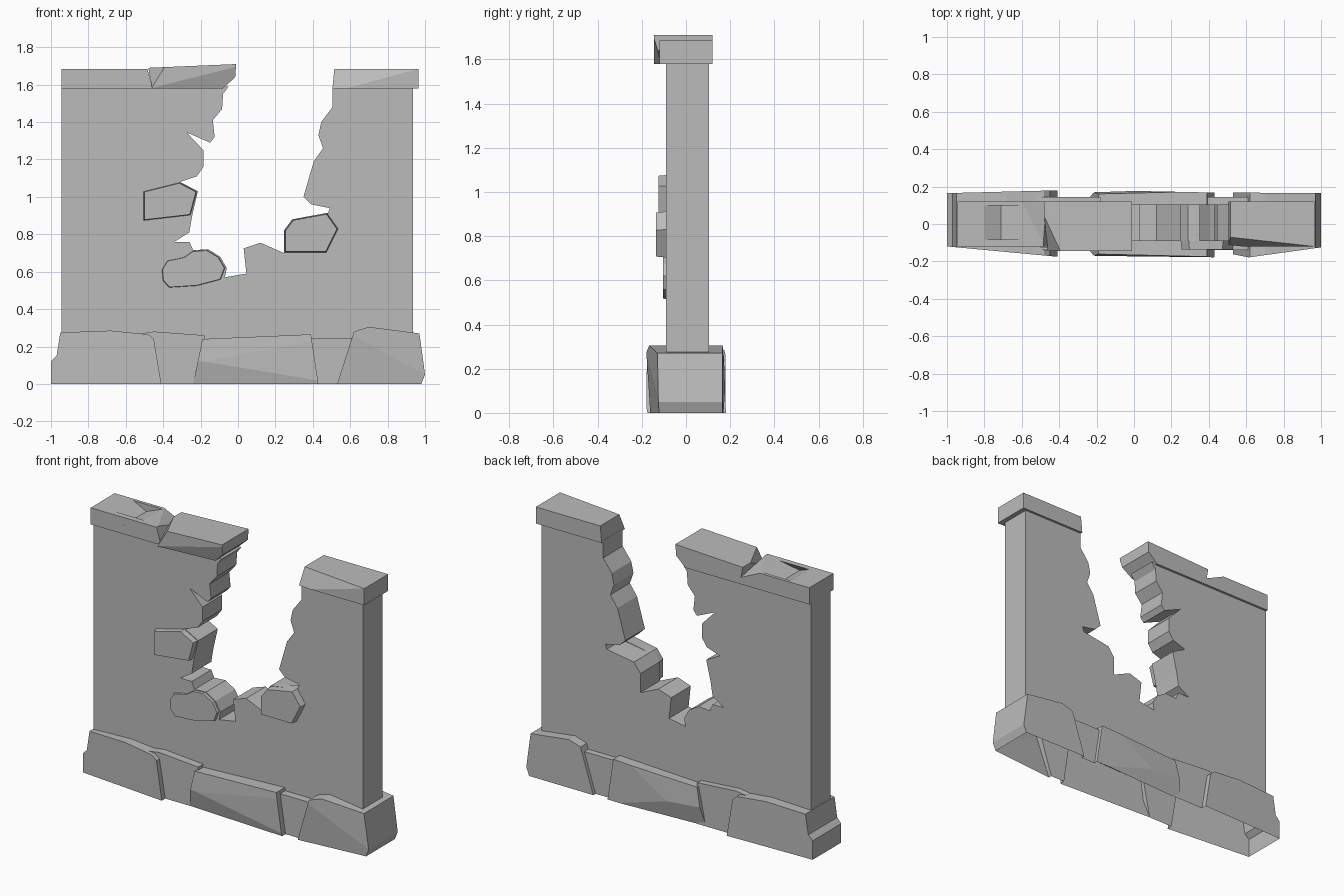
import bpy, bmesh
from mathutils import Vector

if "Cube" in bpy.data.objects:
    bpy.data.objects.remove(bpy.data.objects["Cube"], do_unlink=True)

stone = bpy.data.materials.new("grey stone")
stone.use_nodes = True
GREY = (.5, .5, .5, 1)
stone.diffuse_color = GREY
stone.node_tree.nodes["Principled BSDF"].inputs["Base Color"].default_value = GREY


def finish(name, bm):
    bmesh.ops.recalc_face_normals(bm, faces=bm.faces[:])
    mesh = bpy.data.meshes.new(name)
    bm.to_mesh(mesh)
    bm.free()
    mesh.materials.append(stone)
    obj = bpy.data.objects.new(name, mesh)
    bpy.context.collection.objects.link(obj)
    return obj


def slab(name, outline, front, back, cuts=(), inset=0):
    """Prism from an x-z outline; front and back y run linearly along x.
    Each cut is three points of a plane that slices off a corner."""
    bm = bmesh.new()
    xs = [p[0] for p in outline]
    lo, hi = min(xs), max(xs)
    cx, cz = sum(xs) / len(xs), sum(p[1] for p in outline) / len(xs)
    rings = []
    for ends, shrink in ((front, 1 - inset), (back, 1)):
        ring = []
        for x, z in outline:
            y = ends[0] + (ends[1] - ends[0]) * (x - lo) / (hi - lo)
            ring.append(bm.verts.new((cx + (x - cx) * shrink, y, cz + (z - cz) * shrink)))
        rings.append(ring)
    f, b = rings
    bm.faces.new(f)
    bm.faces.new(b[::-1])
    for i in range(len(f)):
        j = (i + 1) % len(f)
        bm.faces.new((f[j], f[i], b[i], b[j]))
    centre = Vector((cx, (front[0] + back[0]) / 2, cz))
    for cut in cuts:
        p, q, r = map(Vector, cut)
        normal = (q - p).cross(r - p).normalized()
        if normal.dot(centre - p) > 0:
            normal.negate()
        res = bmesh.ops.bisect_plane(bm, geom=bm.verts[:] + bm.edges[:] + bm.faces[:],
                                     plane_co=p, plane_no=normal, clear_outer=True)
        rim = [e for e in res["geom_cut"] if isinstance(e, bmesh.types.BMEdge) and e.is_boundary]
        if rim:
            bmesh.ops.holes_fill(bm, edges=rim, sides=0)
    return finish(name, bm)


def combine(target, others, operation):
    """Boolean the other pieces into the target and drop them."""
    bpy.context.view_layer.objects.active = target
    for other in others:
        mod = target.modifiers.new("join", "BOOLEAN")
        mod.operation, mod.object, mod.solver = operation, other, "EXACT"
        bpy.ops.object.modifier_apply(modifier=mod.name)
        bpy.data.objects.remove(other, do_unlink=True)


# Broken wall panel with a jagged gap
slab("broken_wall", [
    (-.945, .22), (.935, .22), (.935, 1.59), (.505, 1.59), (.505, 1.48), (.445, 1.4),
    (.43, 1.33), (.455, 1.26), (.405, 1.19), (.35, 1), (.39, .96), (.49, .94),
    (.48, .91), (.29, .88), (.245, .82), (.245, .7), (.12, .755), (.03, .725),
    (.045, .59), (-.07, .57), (-.06, .62), (-.095, .68), (-.16, .72), (-.24, .715),
    (-.26, .76), (-.34, .76), (-.26, .81), (-.245, .9), (-.215, 1.03), (-.31, 1.08),
    (-.22, 1.11), (-.185, 1.16), (-.185, 1.25), (-.275, 1.345), (-.15, 1.29),
    (-.125, 1.32), (-.135, 1.41), (-.085, 1.47), (-.08, 1.55), (-.05, 1.59),
    (-.945, 1.59)], (-.09, -.09), (.105, .105))

# Stones standing proud around the gap
stones = {
    "upper_stone": (-.125, [(-.51, .87), (-.25, .9), (-.215, 1.03), (-.31, 1.08), (-.51, 1.03)]),
    "lower_stone": (-.105, [(-.375, .51), (-.22, .52), (-.085, .555), (-.06, .62), (-.095, .68),
                            (-.16, .72), (-.24, .715), (-.29, .68), (-.385, .66),
                            (-.415, .61), (-.41, .55)]),
    "side_stone": (-.135, [(.245, .7), (.475, .7), (.54, .83), (.48, .915), (.29, .88), (.245, .82)]),
}
for name, (y, outline) in stones.items():
    slab(name, outline, (y, y), (-.05, -.05), inset=.07)

# Coping blocks along the top
left_cap = slab("left_cap", [(-.945, 1.58), (-.455, 1.58), (-.485, 1.685), (-.945, 1.685)],
                (-.12, -.12), (.12, .12),
                [[(-.6, .12, 1.685), (-.485, -.1, 1.685), (-.46, .12, 1.62)]])
chip = slab("chip", [(-.83, 1.7), (-.71, 1.64), (-.56, 1.7)], (-.13, -.13), (.1, .1),
            [[(-.805, -.07, 1.7), (-.59, -.07, 1.7), (-.71, -.121, 1.64)]])
combine(left_cap, [chip], "DIFFERENCE")
slab("middle_cap", [(-.46, 1.58), (-.08, 1.58), (-.015, 1.64), (-.01, 1.71), (-.48, 1.69)],
     (-.145, -.145), (.12, .12),
     [[(-.395, -.145, 1.69), (-.46, -.145, 1.585), (-.47, .02, 1.69)],
      [(-.45, -.145, 1.585), (-.01, -.145, 1.695), (-.2, -.125, 1.585)]])
slab("right_cap", [(.505, 1.58), (.965, 1.58), (.965, 1.685), (.515, 1.685)],
     (-.12, -.12), (.12, .12),
     [[(.6, -.12, 1.585), (.965, -.12, 1.685), (.51, -.07, 1.685)]])

# Footing: proud blocks with recessed blocks between, open underneath
base = slab("base_blocks", [(-1, 0), (-1, .12), (-.97, .15), (-.95, .275), (-.68, .285),
                            (-.48, .265), (-.45, .24), (-.41, 0)],
            (-.12, -.175), (.165, .18))
middle_cuts = []
for s in (-1, 1):
    middle_cuts += [[(-.2, .17 * s, .12), (.42, .178 * s, .02), (-.23, .14 * s, 0)],
                    [(-.2, .17 * s, .12), (.39, .175 * s, .26), (-.19, .16 * s, .25)]]
blocks = [
    slab("left_infill", [(-.52, 0), (-.52, .27), (-.45, .28), (-.18, .26), (-.18, 0)],
         (-.14, -.14), (.145, .145)),
    slab("middle_block", [(-.24, 0), (-.19, .24), (.39, .265), (.43, 0)],
         (-.17, -.178), (.182, .168), middle_cuts),
    slab("right_infill", [(.36, 0), (.36, .245), (.66, .245), (.66, 0)],
         (-.14, -.14), (.145, .145)),
    slab("right_block", [(.53, 0), (.62, .28), (.7, .305), (.97, .27), (1, .05), (.98, 0)],
         (-.19, -.125), (.168, .165),
         [[(.62, -.18, .28), (1, -.125, .05), (.55, -.16, 0)]]),
]
combine(base, blocks, "UNION")
bm = bmesh.new()
bm.from_mesh(base.data)
under = [f for f in bm.faces if f.normal.z < -.9 and f.calc_center_median().z < .01]
bmesh.ops.delete(bm, geom=under, context="FACES")
bm.to_mesh(base.data)
bm.free()
